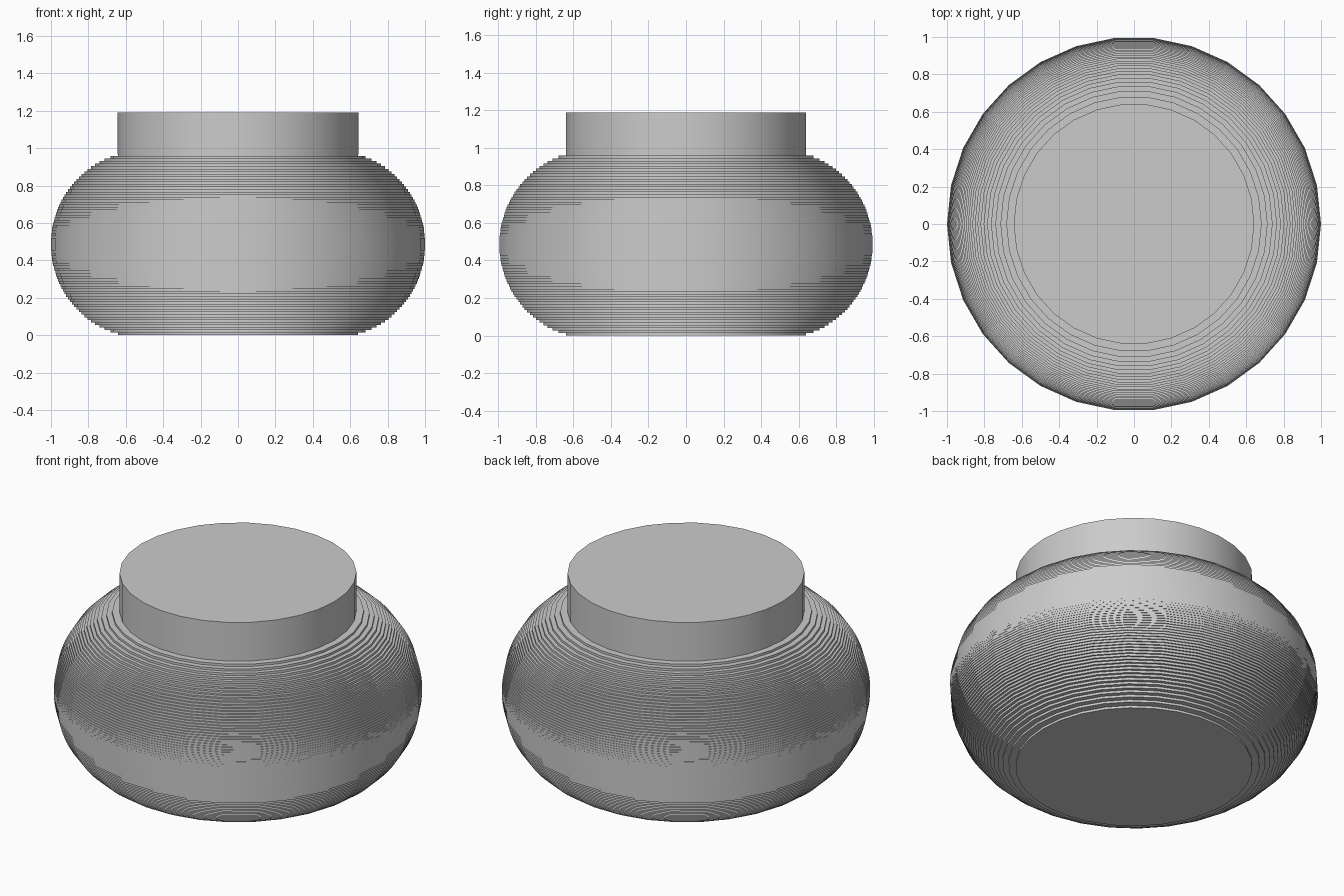
import bpy
import bmesh
import math

cube = bpy.data.objects.get("Cube")
if cube:
    bpy.data.objects.remove(cube)

SIDES = 30
LAYERS = 71
BODY_HEIGHT = 0.972
TOTAL_HEIGHT = 1.19
NECK_RADIUS = 0.643

grey = bpy.data.materials.new("plain_grey")
grey.use_nodes = True
colour = (0.6, 0.6, 0.6, 1)
grey.diffuse_color = colour
grey.node_tree.nodes["Principled BSDF"].inputs["Base Color"].default_value = colour


def lathe(name, profile):
    """Turn a (radius, height) profile around z and cap both ends."""
    bm = bmesh.new()
    rings = []
    for radius, z in profile:
        angles = [math.tau * i / SIDES for i in range(SIDES)]
        rings.append([bm.verts.new((radius * math.cos(a), radius * math.sin(a), z))
                      for a in angles])
    for low, high in zip(rings, rings[1:]):
        for i in range(SIDES):
            j = (i + 1) % SIDES
            bm.faces.new((low[i], low[j], high[j], high[i]))
    bm.faces.new(rings[0][::-1])
    bm.faces.new(rings[-1])
    mesh = bpy.data.meshes.new(name)
    bm.to_mesh(mesh)
    bm.free()
    mesh.materials.append(grey)
    obj = bpy.data.objects.new(name, mesh)
    bpy.context.collection.objects.link(obj)
    bpy.ops.object.select_all(action="DESELECT")
    obj.select_set(True)
    bpy.context.view_layer.objects.active = obj
    bpy.ops.object.shade_smooth_by_angle(angle=math.radians(30))
    return obj


# Bulging body: thin stacked discs following a rounded side
step = BODY_HEIGHT / LAYERS
profile = []
for k in range(LAYERS):
    offset = (k + 0.5) * step - BODY_HEIGHT / 2
    radius = 0.5 + math.sqrt(0.25 - offset ** 2)
    profile += [(radius, k * step), (radius, (k + 1) * step)]
lathe("layered_body", profile)

# Straight neck, sunk slightly into the body
lathe("neck", [(NECK_RADIUS, BODY_HEIGHT - step / 2), (NECK_RADIUS, TOTAL_HEIGHT)])
